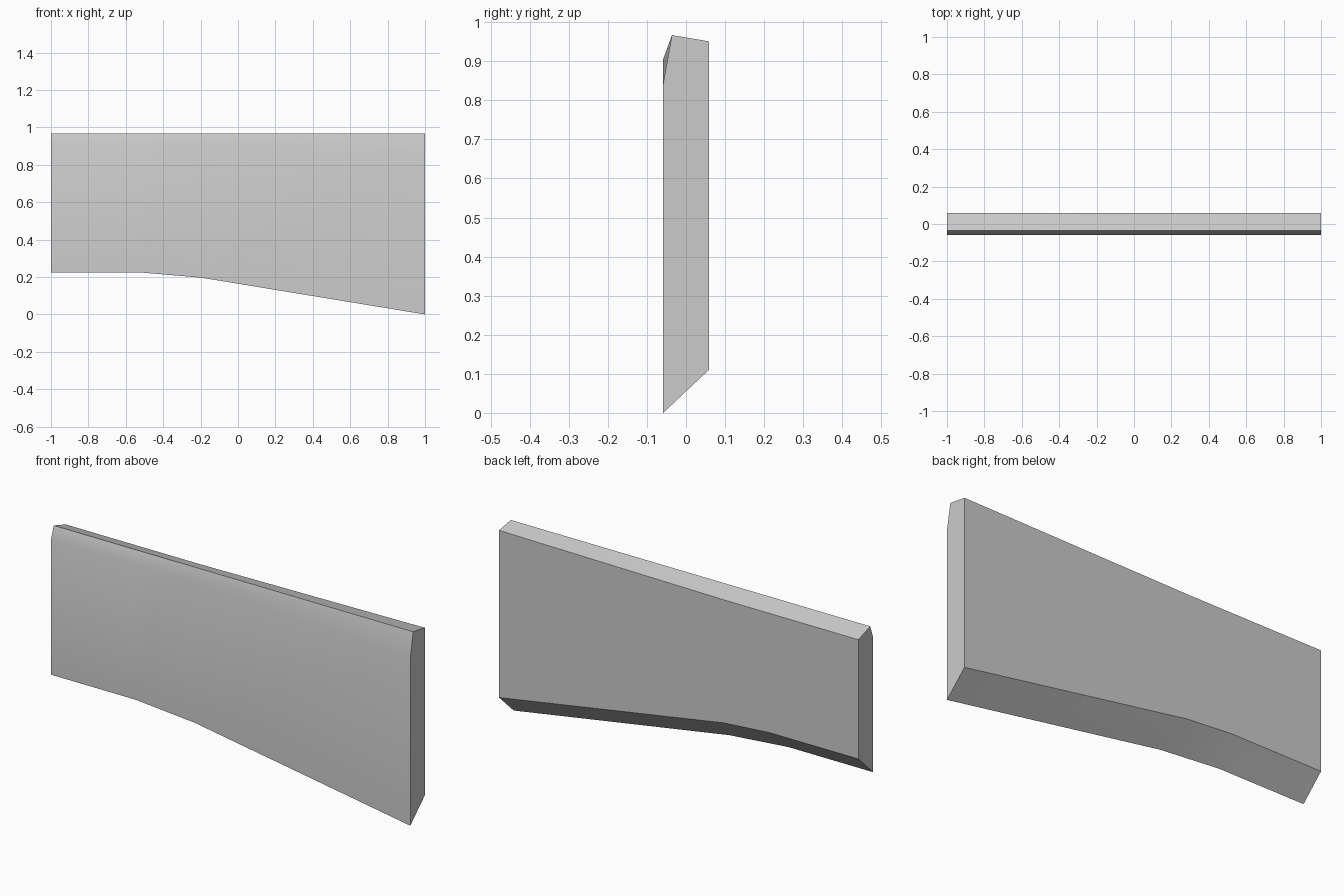
import bpy
import bmesh
from math import radians

cube = bpy.data.objects.get("Cube")
if cube:
    bpy.data.objects.remove(cube, do_unlink=True)

# Plain grey finish
grey = bpy.data.materials.new("plain_grey")
grey.use_nodes = True
grey.diffuse_color = (0.6, 0.6, 0.6, 1)
grey.node_tree.nodes["Principled BSDF"].inputs["Base Color"].default_value = (0.6, 0.6, 0.6, 1)

# Long edges of the panel: depth y, then (x, z) from the right end to the left end
FRONT, RIDGE, BACK = -0.0585, -0.036, 0.0585
edges = [
    (FRONT, [(-1, 0.225), (-0.53, 0.225), (-0.2, 0.197), (1, 0)]),
    (FRONT, [(-1, 0.905), (-0.53, 0.905), (-0.36, 0.905), (1, 0.842)]),
    (RIDGE, [(-1, 0.967), (-0.53, 0.967), (-0.36, 0.967), (1, 0.967)]),
    (BACK, [(-1, 0.936), (-0.5, 0.936), (-0.25, 0.936), (1, 0.951)]),
    (BACK, [(-1, 0.336), (-0.5, 0.336), (-0.25, 0.317), (1, 0.11)]),
]

# Panel: skin between neighbouring edges, then cap both ends
bm = bmesh.new()
rows = [[bm.verts.new((x, y, z)) for x, z in points] for y, points in edges]
for low, high in zip(rows, rows[1:] + rows[:1]):
    for i in range(len(low) - 1):
        bm.faces.new((low[i], low[i + 1], high[i + 1], high[i]))
for end in (0, -1):
    bm.faces.new([row[end] for row in rows])
bmesh.ops.recalc_face_normals(bm, faces=bm.faces)

mesh = bpy.data.meshes.new("tapered_panel")
bm.to_mesh(mesh)
bm.free()
mesh.materials.append(grey)
panel = bpy.data.objects.new("tapered_panel", mesh)
bpy.context.scene.collection.objects.link(panel)

# Soft front bevel, crisp outer edges
bpy.ops.object.select_all(action="DESELECT")
panel.select_set(True)
bpy.context.view_layer.objects.active = panel
bpy.ops.object.shade_smooth_by_angle(angle=radians(30))
